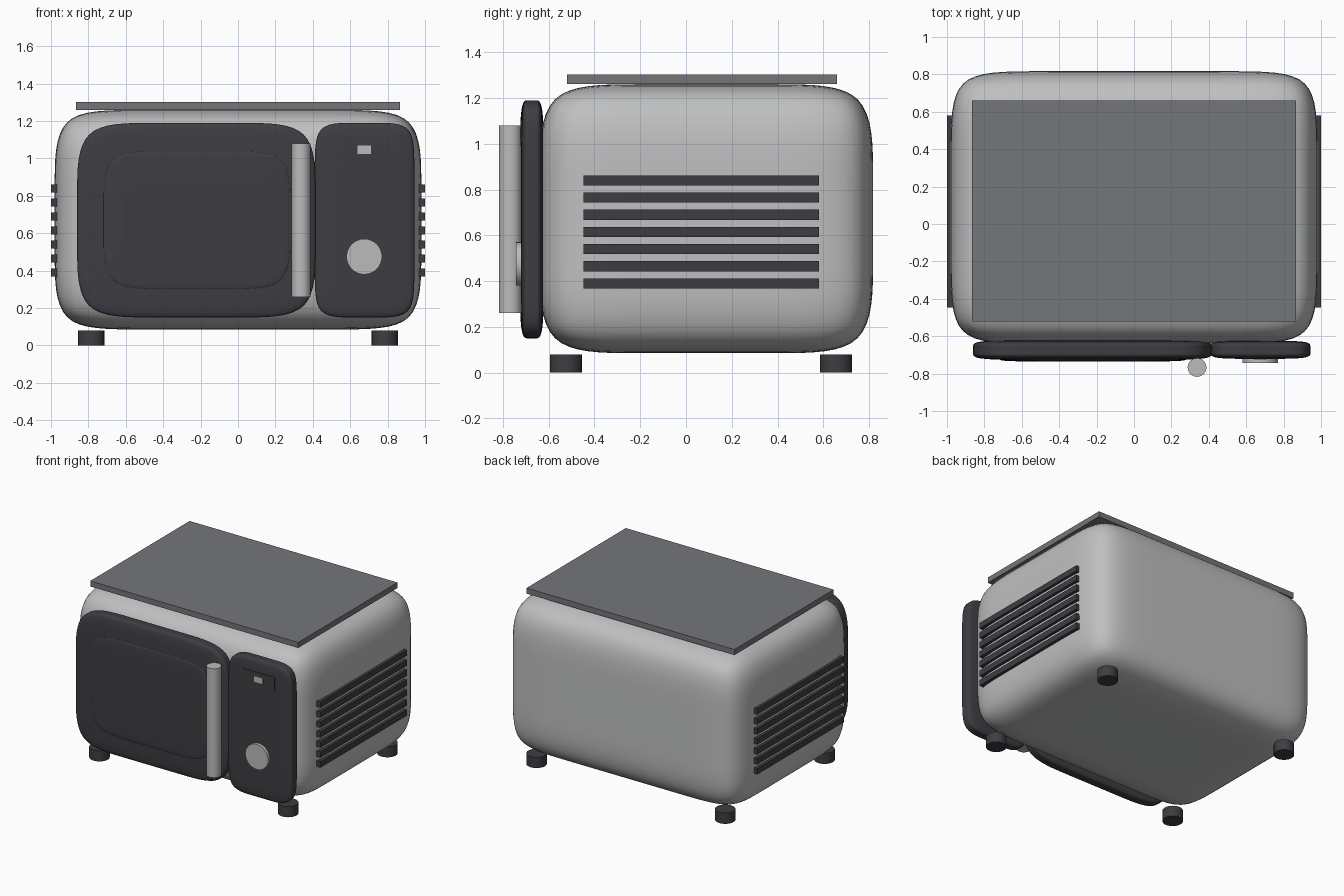
import bpy, bmesh, math
from mathutils import Vector

if "Cube" in bpy.data.objects:
    bpy.data.objects.remove(bpy.data.objects["Cube"])


def material(name, rgb):
    m = bpy.data.materials.new(name)
    m.diffuse_color = (*rgb, 1)
    m.use_nodes = True
    m.node_tree.nodes["Principled BSDF"].inputs["Base Color"].default_value = m.diffuse_color
    return m


SHELL = material("light grey shell", (0.52, 0.525, 0.53))
DARK = material("charcoal", (0.048, 0.046, 0.054))
TRIM = material("brushed metal", (0.5, 0.5, 0.5))
PLATE = material("mid grey", (0.175, 0.18, 0.195))


def add_object(name, bm, mat):
    mesh = bpy.data.meshes.new(name)
    bm.to_mesh(mesh)
    bm.free()
    ob = bpy.data.objects.new(name, mesh)
    bpy.context.collection.objects.link(ob)
    mesh.materials.append(mat)
    return ob


def box(name, lo, hi, mat):
    bm = bmesh.new()
    bmesh.ops.create_cube(bm, size=1)
    for v in bm.verts:
        v.co = Vector([(lo[i] + hi[i]) / 2 + v.co[i] * (hi[i] - lo[i]) for i in range(3)])
    return add_object(name, bm, mat)


def soft_box(name, lo, hi, inset, mat):
    """Box with one support loop per side, rounded by subdivision."""
    bm = bmesh.new()
    bmesh.ops.create_cube(bm, size=1)
    bmesh.ops.subdivide_edges(bm, edges=bm.edges[:], cuts=2, use_grid_fill=True)
    for v in bm.verts:
        for i in range(3):
            c, h = (lo[i] + hi[i]) / 2, (hi[i] - lo[i]) / 2
            reach = h if abs(v.co[i]) > 0.4 else h - inset[i]
            v.co[i] = c + math.copysign(reach, v.co[i])
    for f in bm.faces:
        f.smooth = True
    ob = add_object(name, bm, mat)
    sub = ob.modifiers.new("round", "SUBSURF")
    sub.levels = sub.render_levels = 3
    return ob


def cylinder(name, centre, radius, depth, mat, axis="Z"):
    rot = (math.pi / 2, 0, 0) if axis == "Y" else (0, 0, 0)
    bpy.ops.mesh.primitive_cylinder_add(vertices=32, radius=radius, depth=depth,
                                        location=centre, rotation=rot)
    ob = bpy.context.object
    ob.name = name
    ob.data.materials.append(mat)
    bpy.ops.object.shade_smooth_by_angle(angle=math.radians(40))
    return ob


# Main housing and the flat tray on top
soft_box("housing", (-0.98, -0.64, 0.085), (0.98, 0.817, 1.26), (0.4, 0.4, 0.4), SHELL)
box("top_tray", (-0.865, -0.52, 1.26), (0.865, 0.66, 1.302), PLATE)

# Door with raised window, and control panel
soft_box("door", (-0.86, -0.727, 0.15), (0.415, -0.62, 1.19), (0.38, 0.035, 0.38), DARK)
soft_box("door_window", (-0.72, -0.735, 0.30), (0.28, -0.69, 1.04), (0.3, 0.014, 0.3), DARK)
soft_box("control_panel", (0.41, -0.72, 0.15), (0.943, -0.625, 1.19), (0.2, 0.032, 0.22), DARK)

# Handle, knob and display
cylinder("door_handle", (0.337, -0.767, 0.67), 0.05, 0.82, TRIM)
cylinder("control_knob", (0.675, -0.72, 0.475), 0.095, 0.045, TRIM, "Y")
box("display", (0.54, -0.7225, 0.99), (0.81, -0.714, 1.10), DARK)
box("display_light", (0.64, -0.7245, 1.025), (0.712, -0.716, 1.068), TRIM)

# Side vent slats
for side, s in (("right", 1), ("left", -1)):
    for i in range(7):
        z = 0.39 + i * 0.075
        a, b = sorted((s * 0.95, s * 1.0))
        box(f"{side}_vent_{i + 1}", (a, -0.447, z - 0.022), (b, 0.58, z + 0.022), DARK)

# Feet
for x in (-0.785, 0.785):
    for y in (-0.525, 0.655):
        cylinder("foot", (x, y, 0.04), 0.07, 0.08, DARK)
